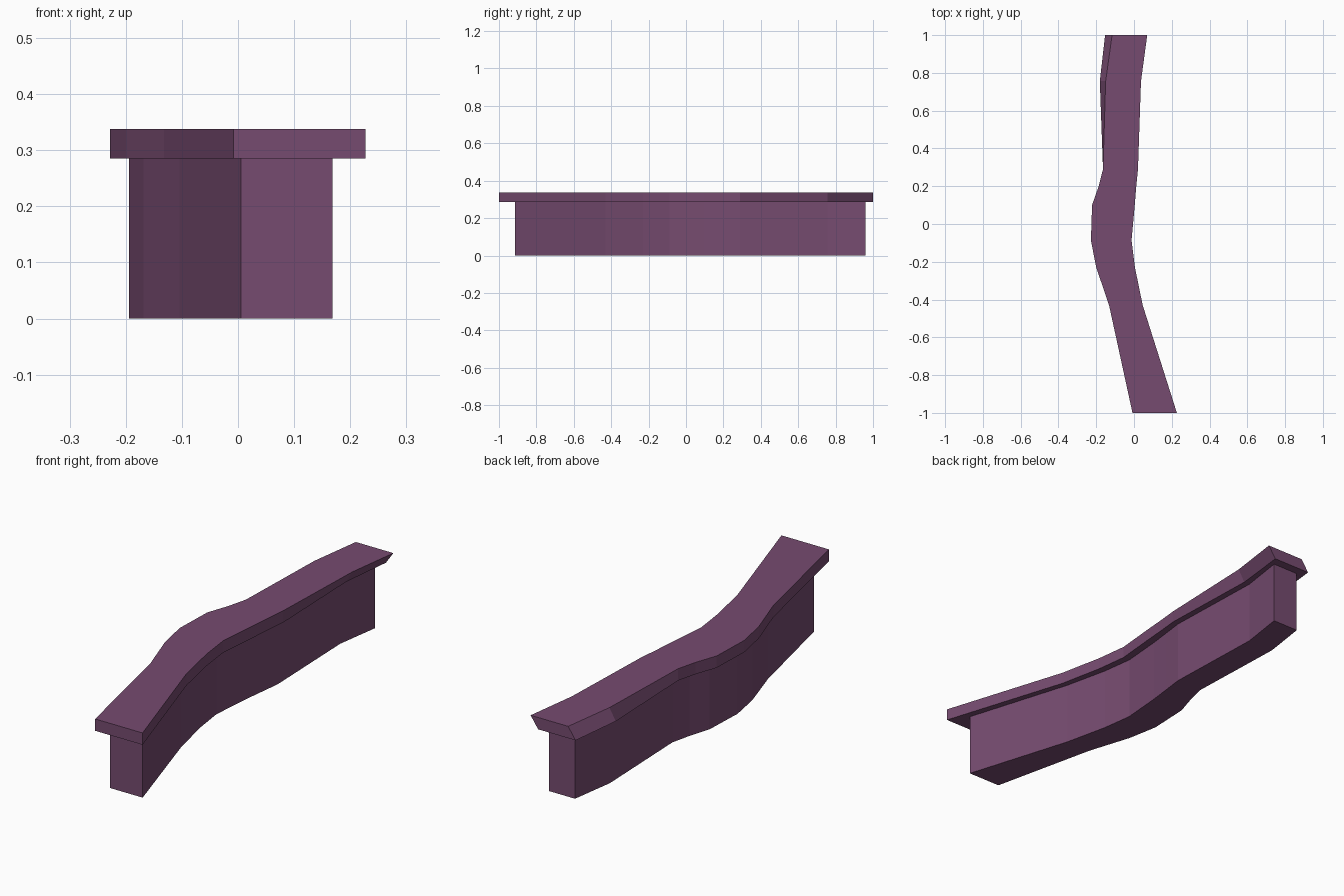
import bpy, bmesh

if "Cube" in bpy.data.objects:
    bpy.data.objects.remove(bpy.data.objects["Cube"])

mat = bpy.data.materials.new("plum_stone")
mat.diffuse_color = (0.18, 0.07, 0.16, 1)
mat.use_nodes = True
mat.node_tree.nodes["Principled BSDF"].inputs["Base Color"].default_value = mat.diffuse_color

# plan of the coping: y, left x, right x (top edge), sideways lean of the bottom edge
PLAN = [
    (-1.00, -0.008, 0.227, 0),
    (-0.43, -0.132, 0.046, 0),
    (-0.23, -0.200, 0.005, 0),
    (-0.087, -0.228, -0.013, 0),
    (0.10, -0.222, 0.004, 0),
    (0.20, -0.187, 0.012, 0),
    (0.29, -0.164, 0.021, 0),
    (0.756, -0.150, 0.037, -0.031),
    (1.00, -0.116, 0.070, -0.037),
]


def loft(name, sections):
    """Skin a run of four-cornered cross-sections and close both ends."""
    bm = bmesh.new()
    rings = [[bm.verts.new(c) for c in s] for s in sections]
    for a, b in zip(rings, rings[1:]):
        for i in range(4):
            j = (i + 1) % 4
            bm.faces.new((a[i], a[j], b[j], b[i]))
    bm.faces.new(rings[0])
    bm.faces.new(rings[-1])
    bmesh.ops.recalc_face_normals(bm, faces=bm.faces)
    me = bpy.data.meshes.new(name)
    bm.to_mesh(me)
    bm.free()
    me.materials.append(mat)
    ob = bpy.data.objects.new(name, me)
    bpy.context.collection.objects.link(ob)
    return ob


def section(y, bl, br, tl, tr, z0, z1):
    return [(bl, y, z0), (br, y, z0), (tr, y, z1), (tl, y, z1)]


# overhanging coping, leaning sideways toward the back
loft("coping", [section(y, l + s, r + s, l, r, 0.285, 0.338)
                for y, l, r, s in PLAN])

# narrower upright wall, stopping short of the coping at both ends
wall = [(-0.915, 0.005, 0.168)]
for y, l, r, s in PLAN[1:-1]:
    c, h = (l + r) / 2 + s, (r - l) / 2 * 0.69
    wall.append((y, c - h, c + h))
wall.append((0.96, -0.122, 0.007))
loft("wall", [section(y, l, r, l, r, 0, 0.285) for y, l, r in wall])
